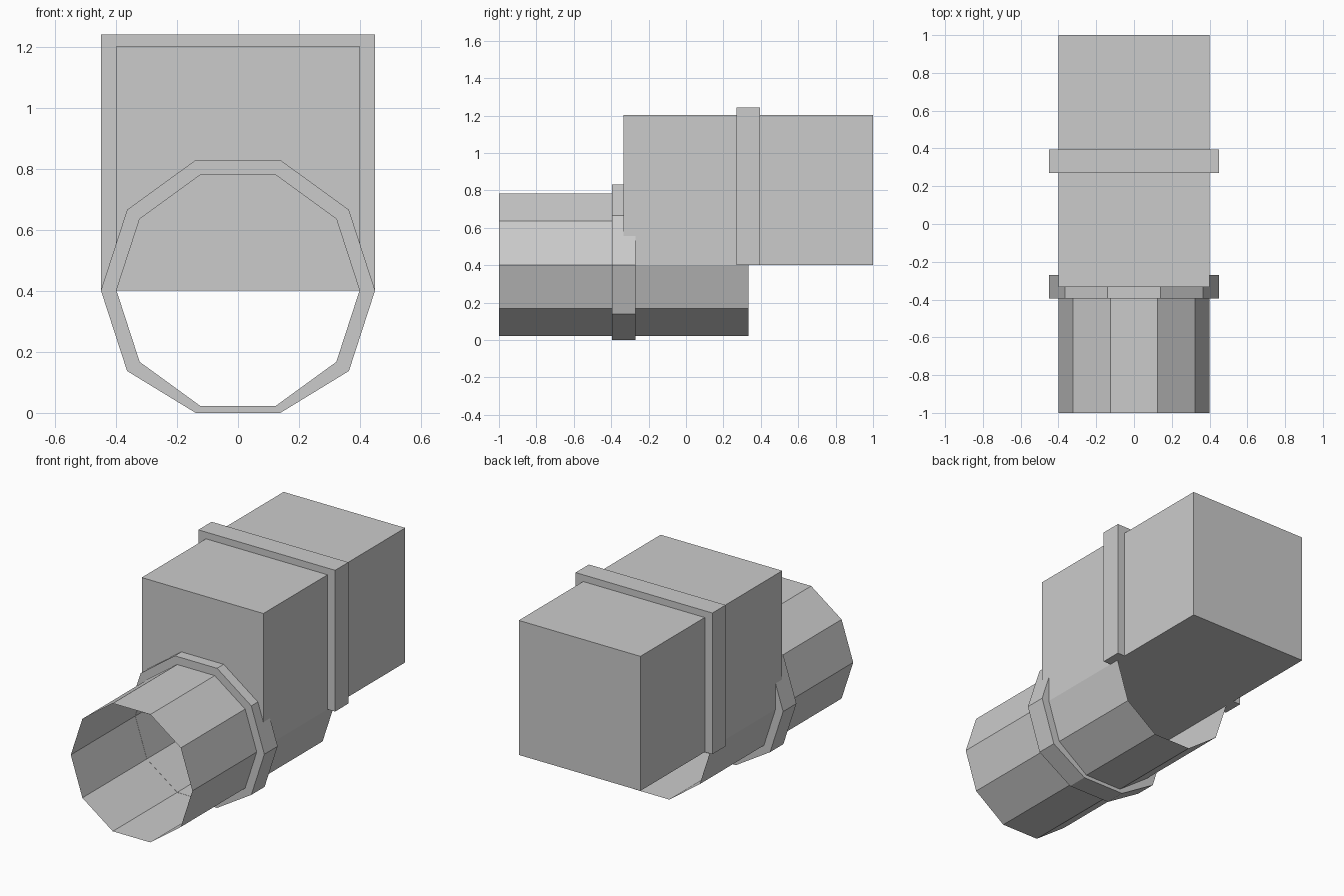
import bpy, bmesh
from math import cos, sin, tau

cube = bpy.data.objects.get("Cube")
if cube:
    bpy.data.objects.remove(cube)

SIDES = 10
AXIS_Z = 0.402      # height of the tube axis and of the box underside
TOP_Z = 1.202

grey = bpy.data.materials.new("plain grey")
grey.use_nodes = True
grey.diffuse_color = (0.6, 0.6, 0.6, 1)
grey.node_tree.nodes["Principled BSDF"].inputs["Base Color"].default_value = (0.6, 0.6, 0.6, 1)


def finish(name, bm):
    mesh = bpy.data.meshes.new(name)
    bm.to_mesh(mesh)
    bm.free()
    mesh.materials.append(grey)
    obj = bpy.data.objects.new(name, mesh)
    bpy.context.collection.objects.link(obj)
    return obj


def loop(bm, radius, y):
    """Ten-sided loop around the tube axis, kept above the ground."""
    angles = [tau * i / SIDES for i in range(SIDES)]
    return [bm.verts.new((radius * cos(a), y, max(0, AXIS_Z + radius * sin(a))))
            for a in angles]


def bridge(bm, a, b):
    for i in range(SIDES):
        j = (i + 1) % SIDES
        bm.faces.new((a[i], b[i], b[j], a[j]))


def box(name, half_width, y0, y1, z0, z1):
    bm = bmesh.new()
    bmesh.ops.create_cube(bm, size=1)
    for v in bm.verts:
        v.co = (half_width * 2 * v.co.x,
                y1 if v.co.y > 0 else y0,
                z1 if v.co.z > 0 else z0)
    return finish(name, bm)


# Thin open tube
bm = bmesh.new()
bridge(bm, loop(bm, 0.4, -1), loop(bm, 0.4, 0.333))
finish("open_tube", bm)

# Raised collar around the tube
bm = bmesh.new()
loops = [loop(bm, r, y) for r, y in
         ((0.45, -0.395), (0.45, -0.27), (0.399, -0.27), (0.399, -0.395))]
for k in range(4):
    bridge(bm, loops[k], loops[(k + 1) % 4])
bmesh.ops.recalc_face_normals(bm, faces=bm.faces)
finish("tube_collar", bm)

# Box body and the raised band around it
box("box_body", 0.4, -0.333, 1, AXIS_Z, TOP_Z)
box("box_band", 0.45, 0.27, 0.395, AXIS_Z, TOP_Z + 0.04)
